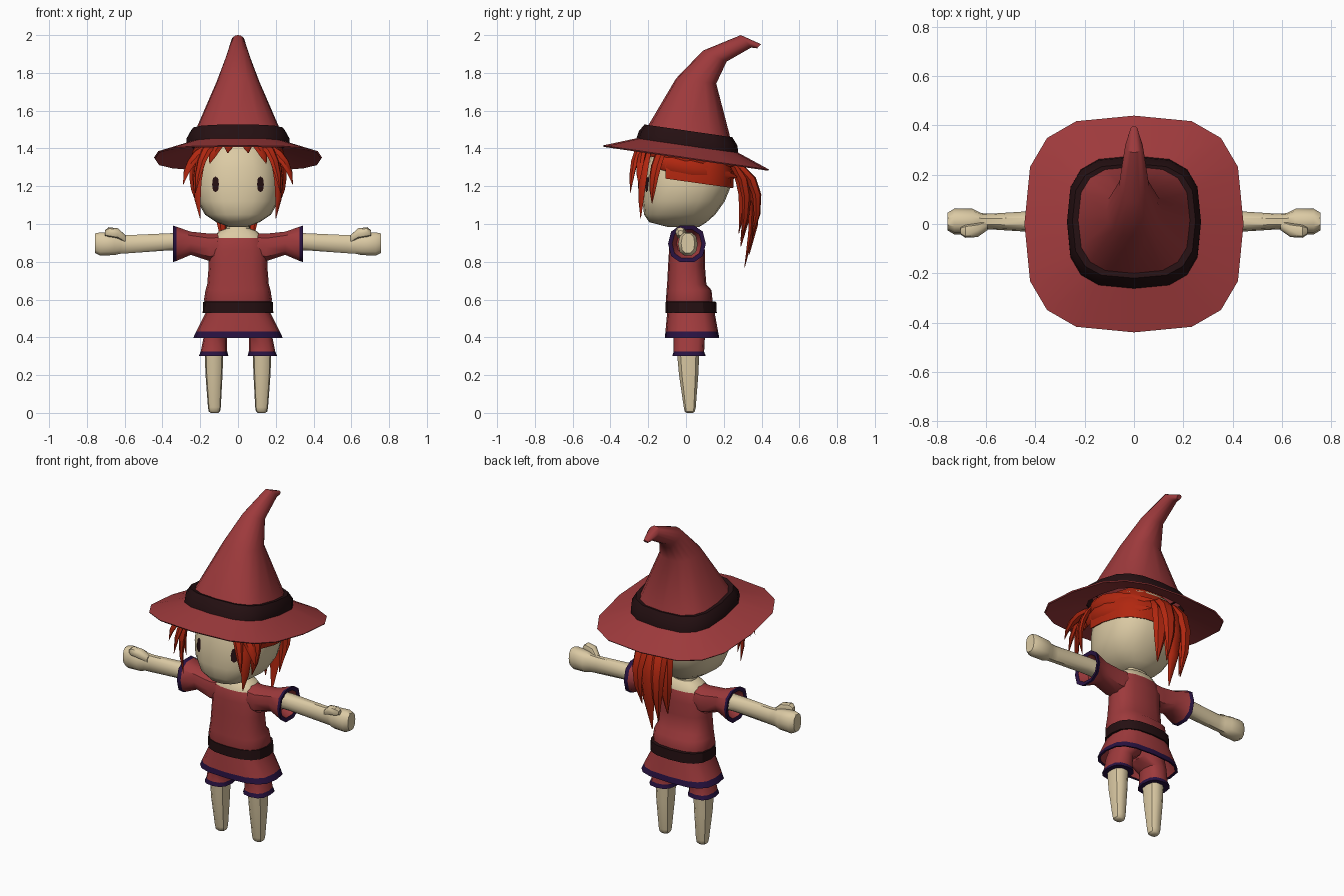
import bpy, bmesh, math
from mathutils import Vector as V
from mathutils.bvhtree import BVHTree

def material(name, rgb):
    m = bpy.data.materials.new(name)
    m.diffuse_color = (*rgb, 1)
    return m

RED = material("red cloth", (0.34, 0.042, 0.045))
SKIN = material("skin", (0.71, 0.59, 0.37))
HAIR = material("orange hair", (0.44, 0.020, 0.005))
DARK = material("dark leather", (0.018, 0.005, 0.006))
PURPLE = material("purple trim", (0.021, 0.006, 0.053))

def finish(name, bm, mats, angle=40):
    bmesh.ops.recalc_face_normals(bm, faces=bm.faces)
    me = bpy.data.meshes.new(name)
    bm.to_mesh(me)
    for m in mats:
        me.materials.append(m)
    me.shade_smooth()
    me.set_sharp_from_angle(angle=math.radians(angle))
    ob = bpy.data.objects.new(name, me)
    bpy.context.collection.objects.link(ob)
    return ob

def ring(c, u, v, n=16, p=2.6):
    """Superellipse loop around c with half axes u and v."""
    f = lambda t: math.copysign(abs(t) ** (2 / p), t) if abs(t) > 1e-6 else 0
    c, u, v = V(c), V(u), V(v)
    return [c + u * f(math.cos(2 * math.pi * i / n)) + v * f(math.sin(2 * math.pi * i / n))
            for i in range(n)]

def level(z, rx, y0, y1, slope=0, cx=0, n=16, p=2.6):
    """Loop around the vertical axis, z falls by slope towards the back."""
    cy, ry = (y0 + y1) / 2, (y1 - y0) / 2
    return ring((cx, cy, z - slope * cy), (rx, 0, 0), (0, ry, -slope * ry), n, p)

def across(s, x, cy, cz, ry, rz, n=10, p=2.4):
    """Loop around the x axis on side s."""
    return ring((s * x, cy, cz), (0, ry, 0), (0, 0, rz), n, p)

def loft_bm(rings, rows=(), caps=(True, True)):
    bm = bmesh.new()
    vs = [[bm.verts.new(q) for q in r] for r in rings]
    for k in range(len(vs) - 1):
        n = len(vs[k])
        for i in range(n):
            j = (i + 1) % n
            f = bm.faces.new((vs[k][i], vs[k][j], vs[k + 1][j], vs[k + 1][i]))
            f.material_index = rows[k] if k < len(rows) else 0
    for cap, vv, row in ((caps[0], vs[0], 0), (caps[1], vs[-1], len(vs) - 2)):
        if cap:
            bm.faces.new(vv).material_index = rows[row] if row < len(rows) else 0
    return bm

def loft(name, rings, mats, rows=(), caps=(True, True), angle=40):
    return finish(name, loft_bm(rings, rows, caps), mats, angle)

def strand(name, a, b, c, w, t=0.016, s=1):
    """Tapered flat lock of hair along a quadratic curve."""
    a, b, c = (V((q[0] * s, q[1], q[2])) for q in (a, b, c))
    rings, widths = [], (0.7, 0.95, 1, 0.9, 0.65, 0.06)
    for i, k in enumerate(widths):
        u = i / (len(widths) - 1)
        p = a * (1 - u) ** 2 + b * 2 * u * (1 - u) + c * u * u
        tan = ((b - a) * (1 - u) + (c - b) * u).normalized()
        side = tan.cross(V((p.x, p.y, 0))).normalized()
        rings.append(ring(p, side * w * k, side.cross(tan) * t * k, 6, 2))
    loft(name, rings, [HAIR])

# Hat: brim, band, bent cone
T = 0.145
loft("hat_brim", [level(1.405, 0.24, -0.23, 0.25, T, p=3), level(1.345, 0.44, -0.435, 0.435, T, p=3),
                  level(1.352, 0.445, -0.44, 0.44, T, p=3), level(1.42, 0.26, -0.25, 0.27, T, p=3)],
     [RED], caps=(False, False))
loft("hat_band", [level(1.415, 0.24, -0.23, 0.25, T, p=3), level(1.415, 0.272, -0.262, 0.277, T, p=3),
                  level(1.455, 0.272, -0.25, 0.272, T, p=3), level(1.495, 0.25, -0.22, 0.245, T, p=3),
                  level(1.49, 0.21, -0.19, 0.22, T, p=3)], [DARK], caps=(False, False))
cone = []
for hw, (yf, zf), (yb, zb), p in [
        (0.237, (-0.212, 1.50), (0.238, 1.43), 3), (0.222, (-0.195, 1.53), (0.23, 1.475), 2.8),
        (0.112, (-0.053, 1.77), (0.16, 1.743), 2.3), (0.062, (0.09, 1.918), (0.215, 1.86), 2),
        (0.036, (0.29, 2.0), (0.345, 1.934), 2), (0.014, (0.397, 1.952), (0.377, 1.93), 2)]:
    f, b = V((0, yf, zf)), V((0, yb, zb))
    cone.append(ring((f + b) / 2, (hw, 0, 0), (b - f) / 2, 16, p))
loft("hat_cone", cone, [RED], caps=(False, True))

# Head
HEAD = [(0.985, 0.05, -0.10, 0.07), (1.01, 0.115, -0.195, 0.11), (1.05, 0.175, -0.222, 0.155),
        (1.12, 0.215, -0.23, 0.205), (1.2, 0.228, -0.226, 0.238), (1.3, 0.222, -0.212, 0.238),
        (1.4, 0.18, -0.17, 0.2), (1.46, 0.1, -0.1, 0.13)]
hb = loft_bm([level(*r, n=20, p=2.4) for r in HEAD])
tree = BVHTree.FromBMesh(hb)
finish("head", hb, [SKIN], 50)

# Eyes: thin plates laid on the face
for s in (1, -1):
    bm = bmesh.new()
    vs = []
    for q in ring((s * 0.117, -1, 1.21), (0.018, 0, 0), (0, 0, 0.042), 8, 2.6):
        vs.append(bm.verts.new(tree.ray_cast(q, V((0, 1, 0)))[0] + V((s * 0.002, -0.006, 0))))
    bm.faces.new(vs)
    bm.normal_update()
    finish("eye", bm, [DARK])

# Hair cap, opened over the face
hc = loft_bm([level(1.235, 0.215, -0.21, 0.225, 0.14), level(1.225, 0.238, -0.235, 0.25, 0.14),
              level(1.31, 0.24, -0.235, 0.255, 0.14), level(1.38, 0.215, -0.21, 0.235, 0.14),
              level(1.46, 0.13, -0.13, 0.17, 0.14)], caps=(False, True))
cut = [f for f in hc.faces if f.calc_center_median().y < -0.13 and f.calc_center_median().z < 1.4]
bmesh.ops.delete(hc, geom=cut, context='FACES')
finish("hair_cap", hc, [HAIR])

# Fringe, side locks and locks swept back
for s in (1, -1):
    for a, b, c, w in [
            ((0.12, -0.20, 1.42), (0.26, -0.25, 1.38), (0.29, -0.25, 1.21), 0.032),
            ((0.15, -0.19, 1.42), (0.25, -0.24, 1.30), (0.20, -0.24, 1.03), 0.034),
            ((0.19, -0.12, 1.40), (0.27, -0.18, 1.30), (0.22, -0.18, 1.11), 0.032),
            ((0.10, -0.20, 1.44), (0.20, -0.28, 1.42), (0.225, -0.295, 1.165), 0.03),
            ((0.03, -0.20, 1.44), (0.05, -0.27, 1.44), (0.055, -0.25, 1.375), 0.028),
            ((0.08, -0.20, 1.44), (0.12, -0.26, 1.43), (0.15, -0.25, 1.32), 0.032),
            ((0.19, -0.17, 1.33), (0.31, 0.08, 1.29), (0.10, 0.27, 1.25), 0.045),
            ((0.16, -0.19, 1.39), (0.33, 0.05, 1.36), (0.08, 0.27, 1.31), 0.045)]:
        strand("hair_lock", a, b, c, w, 0.016, s)

# Ponytail
for x, tx, my, ty, tz, w in [(0, 0.01, 0.43, 0.31, 0.77, 0.055), (0.03, 0.075, 0.38, 0.29, 0.91, 0.05),
                             (-0.03, -0.08, 0.38, 0.29, 0.88, 0.05), (0.03, 0.05, 0.45, 0.35, 0.93, 0.045),
                             (-0.03, -0.05, 0.44, 0.335, 0.84, 0.045), (0, 0.0, 0.34, 0.28, 0.95, 0.05)]:
    strand("ponytail_lock", (x, 0.21, 1.33), (x * 2 + tx * 0.5, my, 1.26), (tx, ty, tz), w, 0.026)

# Shirt with bare neck
loft("shirt", [level(*r) for r in [
    (0.56, 0.17, -0.1, 0.145), (0.6, 0.18, -0.106, 0.14), (0.65, 0.172, -0.103, 0.135),
    (0.68, 0.163, -0.1, 0.108), (0.78, 0.155, -0.095, 0.1), (0.86, 0.155, -0.09, 0.1),
    (0.925, 0.135, -0.083, 0.092), (0.963, 0.1, -0.06, 0.075), (0.975, 0.065, -0.05, 0.06),
    (1.03, 0.06, -0.045, 0.055)]], [RED, SKIN], [0] * 6 + [1] * 3)

# Belt
loft("belt", [level(0.532, 0.15, -0.08, 0.13), level(0.53, 0.187, -0.108, 0.163),
              level(0.588, 0.184, -0.108, 0.16), level(0.592, 0.15, -0.08, 0.12)],
     [DARK], caps=(False, False), angle=30)

# Skirt with trimmed hem
loft("skirt", [level(*r, p=3) for r in [
    (0.57, 0.165, -0.095, 0.145), (0.53, 0.172, -0.1, 0.152), (0.43, 0.222, -0.109, 0.17),
    (0.397, 0.237, -0.112, 0.176), (0.40, 0.222, -0.1, 0.163), (0.54, 0.155, -0.088, 0.14)]],
     [RED, PURPLE], [0, 0, 1, 1, 0], (False, False))

for s in (1, -1):
    # Sleeve with cuff
    loft("sleeve", [across(s, *r) for r in [
        (0.09, 0.005, 0.885, 0.075, 0.07), (0.15, 0.005, 0.876, 0.078, 0.076), (0.25, 0.005, 0.898, 0.072, 0.064),
        (0.325, 0.005, 0.895, 0.093, 0.094), (0.345, 0.005, 0.895, 0.1, 0.101),
        (0.34, 0.005, 0.895, 0.078, 0.078), (0.29, 0.005, 0.898, 0.055, 0.055)]],
         [RED, PURPLE], [0, 0, 0, 1, 1, 0])
    # Arm with hand
    loft("arm", [across(s, *r) for r in [
        (0.22, 0.01, 0.907, 0.046, 0.047), (0.36, 0.01, 0.906, 0.046, 0.047), (0.58, 0.01, 0.893, 0.032, 0.05),
        (0.62, 0.01, 0.893, 0.034, 0.052), (0.655, 0.01, 0.893, 0.052, 0.06),
        (0.73, 0.01, 0.894, 0.052, 0.064), (0.757, 0.01, 0.898, 0.036, 0.054)]], [SKIN])
    loft("thumb", [across(s, *r, n=8) for r in [
        (0.595, -0.005, 0.92, 0.02, 0.02), (0.635, -0.025, 0.95, 0.028, 0.027),
        (0.685, -0.03, 0.957, 0.026, 0.026), (0.705, -0.028, 0.952, 0.014, 0.014)]], [SKIN])
    # Shorts leg with hem
    loft("shorts_leg", [level(z, rx, y0, y1, 0, s * cx, 12) for z, rx, y0, y1, cx in [
        (0.53, 0.085, -0.085, 0.13, 0.078), (0.44, 0.08, -0.075, 0.115, 0.085), (0.40, 0.062, -0.065, 0.1, 0.12),
        (0.325, 0.07, -0.065, 0.096, 0.127), (0.302, 0.078, -0.072, 0.104, 0.129),
        (0.305, 0.045, -0.04, 0.06, 0.127)]], [RED, PURPLE], [0, 0, 0, 1, 1])
    # Leg
    loft("leg", [level(z, rx, cy - ry, cy + ry, 0, s * cx, 10) for z, rx, ry, cy, cx in [
        (0.34, 0.05, 0.063, 0.011, 0.127), (0.2, 0.045, 0.053, 0.014, 0.127), (0.03, 0.034, 0.033, 0.02, 0.125),
        (0.008, 0.03, 0.028, 0.02, 0.125), (0.0, 0.02, 0.018, 0.02, 0.125)]], [SKIN])
